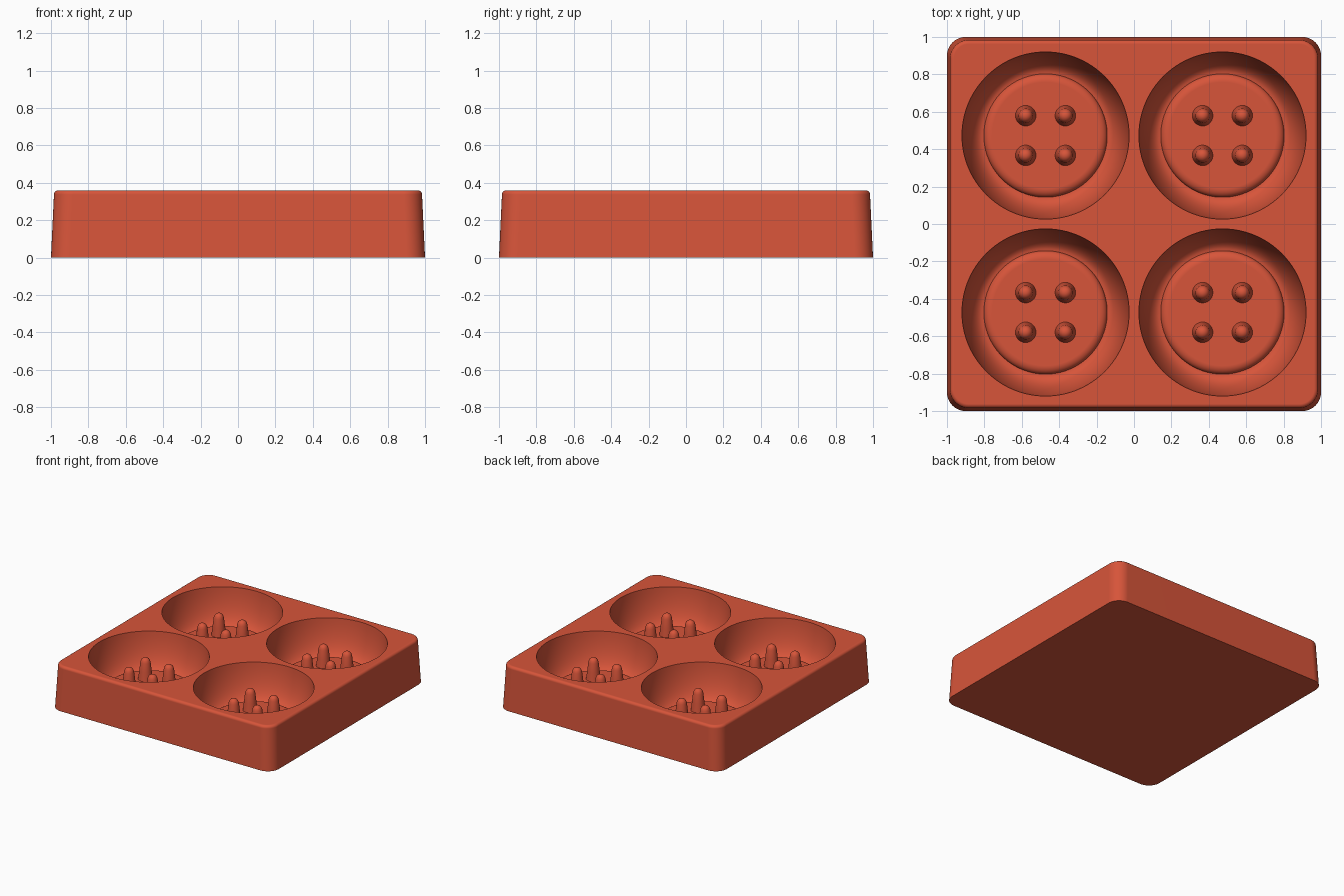
import bpy, bmesh
from math import sin, cos, pi, radians

if "Cube" in bpy.data.objects:
    bpy.data.objects.remove(bpy.data.objects["Cube"], do_unlink=True)

# Single silicone colour
silicone = bpy.data.materials.new("terracotta_red")
silicone.use_nodes = True
colour = (0.68, 0.09, 0.042, 1)
silicone.diffuse_color = colour
silicone.node_tree.nodes["Principled BSDF"].inputs["Base Color"].default_value = colour

HEIGHT = 0.36
FLOOR = 0.11
SPACING = 0.473
PEG = 0.106


def loft(name, rings, location=(0, 0, 0), bottom=True):
    """Bridge rings of equal length, listed upwards, and cap the ends."""
    bm = bmesh.new()
    loops = [[bm.verts.new(p) for p in ring] for ring in rings]
    n = len(loops[0])
    for a, b in zip(loops, loops[1:]):
        for i in range(n):
            j = (i + 1) % n
            bm.faces.new((a[i], a[j], b[j], b[i]))
    bm.faces.new(loops[-1])
    if bottom:
        bm.faces.new(loops[0][::-1])
    bm.normal_update()
    mesh = bpy.data.meshes.new(name)
    bm.to_mesh(mesh)
    bm.free()
    mesh.materials.append(silicone)
    obj = bpy.data.objects.new(name, mesh)
    obj.location = location
    bpy.context.collection.objects.link(obj)
    return obj


def circle(r, z, n):
    return [(r * cos(2 * pi * i / n), r * sin(2 * pi * i / n), z) for i in range(n)]


def rounded_square(half, radius, z, steps=10):
    points = []
    for k, (sx, sy) in enumerate(((1, 1), (-1, 1), (-1, -1), (1, -1))):
        for i in range(steps + 1):
            a = (k + i / steps) * pi / 2
            points.append((sx * (half - radius) + radius * cos(a),
                           sy * (half - radius) + radius * sin(a), z))
    return points


def smooth(obj, angle):
    bpy.ops.object.select_all(action="DESELECT")
    obj.select_set(True)
    bpy.context.view_layer.objects.active = obj
    bpy.ops.object.shade_smooth_by_angle(angle=radians(angle))


# Tapered tray block with a rounded top edge
edge = 0.022
rings = [rounded_square(1.0, 0.1, 0)]
for i in range(7):
    a = i / 6 * pi / 2
    inset = edge * (1 - cos(a))
    rings.append(rounded_square(0.984 - inset, 0.1 - inset, HEIGHT - edge + edge * sin(a)))
tray = loft("mould_tray", rings)

# Button cavity: raised centre floor, rim groove and bowl-shaped wall
centre_r, groove_r, rim_r, groove_z = 0.285, 0.33, 0.447, 0.075
profile = [(0.33, groove_z)]
for i in range(1, 15):
    a = i / 14 * radians(78)
    profile.append((groove_r + (rim_r - groove_r) * sin(a) / sin(radians(78)),
                    groove_z + (HEIGHT - groove_z) * (1 - cos(a)) / (1 - cos(radians(78)))))
profile.append((rim_r, HEIGHT + 0.1))
plateau = []
for i in range(7):
    a = i / 6 * pi / 2
    plateau.append((centre_r + (groove_r - centre_r) * sin(a),
                    groove_z + (FLOOR - groove_z) * cos(a)))
sides = 96
corners = [(x, y) for x in (-SPACING, SPACING) for y in (-SPACING, SPACING)]
cutters = []
for x, y in corners:
    cutter = loft("cavity_cutter", [circle(r, z, sides) for r, z in plateau[:-1] + profile], (x, y, 0))
    cutter.hide_render = True
    cutters.append(cutter)
    cut = tray.modifiers.new("cavity", "BOOLEAN")
    cut.operation = "DIFFERENCE"
    cut.solver = "EXACT"
    cut.object = cutter

# Bake the cuts and drop the cutters
depsgraph = bpy.context.evaluated_depsgraph_get()
baked = bpy.data.meshes.new_from_object(tray.evaluated_get(depsgraph))
tray.modifiers.clear()
tray.data = baked
for cutter in cutters:
    bpy.data.objects.remove(cutter, do_unlink=True)
smooth(tray, 30)
tray.modifiers.new("clean_shading", "WEIGHTED_NORMAL").keep_sharp = True

# Four tapered, round-tipped pegs in each cavity form the thread holes
peg_top, tip = 0.285, 0.036
peg_profile = [(0.055, FLOOR), (0.046, 0.18), (tip + 0.002, peg_top - tip)]
for i in range(1, 7):
    a = i / 6 * radians(80)
    peg_profile.append((tip * cos(a), peg_top - tip + tip * sin(a)))
for x, y in corners:
    for dx in (-PEG, PEG):
        for dy in (-PEG, PEG):
            peg = loft("hole_peg", [circle(r, z, 28) for r, z in peg_profile],
                       (x + dx, y + dy, 0), bottom=False)
            smooth(peg, 40)
